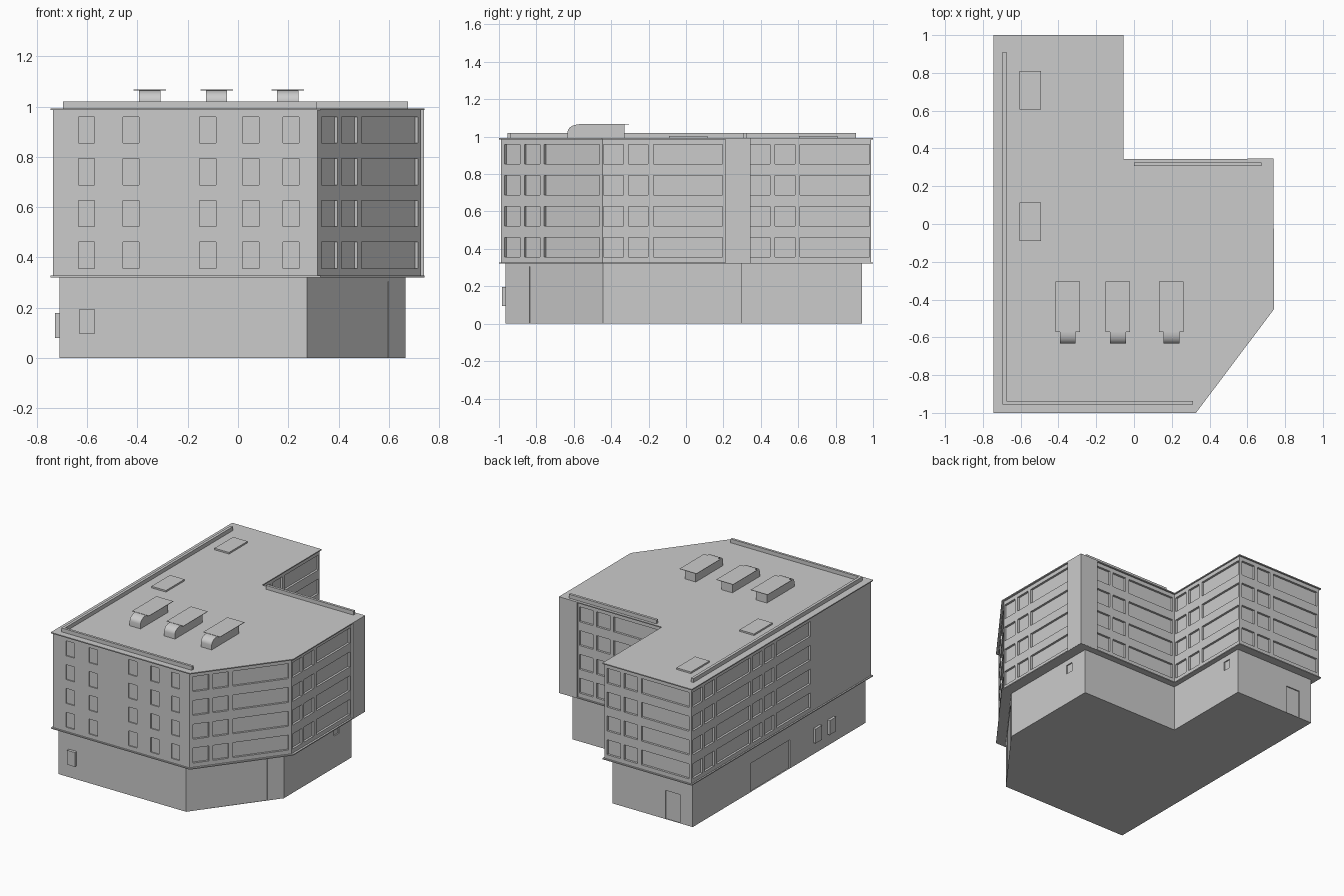
import bpy, bmesh, math
from mathutils import Vector

if "Cube" in bpy.data.objects:
    bpy.data.objects.remove(bpy.data.objects["Cube"], do_unlink=True)

grey = bpy.data.materials.new("light_grey")
grey.use_nodes = True
grey.diffuse_color = (0.6, 0.6, 0.6, 1)
grey.node_tree.nodes["Principled BSDF"].inputs["Base Color"].default_value = (0.6, 0.6, 0.6, 1)


def finish(name, bm):
    mesh = bpy.data.meshes.new(name)
    bm.to_mesh(mesh)
    bm.free()
    mesh.materials.append(grey)
    obj = bpy.data.objects.new(name, mesh)
    bpy.context.collection.objects.link(obj)
    return obj


def prism(name, points, offset):
    """Extrude a flat outline of 3D points along an offset."""
    bm = bmesh.new()
    face = bm.faces.new([bm.verts.new(p) for p in points])
    top = bmesh.ops.extrude_face_region(bm, geom=[face])["geom"]
    bmesh.ops.translate(bm, vec=offset, verts=[v for v in top if isinstance(v, bmesh.types.BMVert)])
    if face.is_valid and len(bm.faces) == len(points) + 1:
        bm.faces.new([v for v in face.verts])
    bmesh.ops.recalc_face_normals(bm, faces=bm.faces)
    return finish(name, bm)


def box(name, x0, x1, y0, y1, z0, z1):
    outline = [(x0, y0, z0), (x1, y0, z0), (x1, y1, z0), (x0, y1, z0)]
    return prism(name, outline, (0, 0, z1 - z0))


def wall(name, start, end, z0, z1, openings=(), depth=0.015):
    """Wall panel with recessed openings given as (u0, u1, low, high)."""
    bm = bmesh.new()
    a = Vector((*start, 0))
    along = (Vector((*end, 0)) - a)
    length = along.length
    along.normalize()
    inward = Vector((-along.y, along.x, 0))

    def quad(*pts):
        bm.faces.new([bm.verts.new(p) for p in pts])

    def ring(u0, u1, low, high, d):
        return [a + along * u + inward * d + Vector((0, 0, z))
                for u, z in ((u0, low), (u1, low), (u1, high), (u0, high))]

    us = sorted({0, length, *(u for o in openings for u in o[:2])})
    zs = sorted({z0, z1, *(z for o in openings for z in o[2:])})
    for u0, u1 in zip(us, us[1:]):
        for low, high in zip(zs, zs[1:]):
            um, zm = (u0 + u1) / 2, (low + high) / 2
            if not any(o[0] < um < o[1] and o[2] < zm < o[3] for o in openings):
                quad(*ring(u0, u1, low, high, 0))
    for o in openings:
        outer, inner = ring(*o, 0), ring(*o, depth)
        quad(*inner)
        for i in range(4):
            j = (i + 1) % 4
            quad(outer[i], outer[j], inner[j], inner[i])
    bmesh.ops.remove_doubles(bm, verts=bm.verts, dist=0.0001)
    return finish(name, bm)


def storeys(spans):
    return [(u0, u1, 0.357 + 0.166 * i, 0.461 + 0.166 * i) for i in range(4) for u0, u1 in spans]


def bay(u):
    """Two small windows and one wide one."""
    return [(u, u + 0.105), (u + 0.132, u + 0.237), (u + 0.265, u + 0.635)]


# Upper storeys
upper = [(-0.735, -0.99), (0.317, -0.99), (0.727, -0.447), (0.727, 0.335),
         (-0.063, 0.335), (-0.063, 0.99), (-0.735, 0.99)]
front_spans = [(x + 0.735, x + 0.8) for x in (-0.635, -0.458, -0.153, 0.018, 0.178)]
upper_walls = [("front", front_spans, 0.008), ("corner", bay(0.025), 0.015),
               ("right", bay(0.007), 0.015), ("inner_back", bay(0.138), 0.015),
               ("wing_right", bay(0.01), 0.015), ("wing_back", bay(0.02), 0.015),
               ("left", bay(0.015) + bay(0.675), 0.015)]
for i, (side, spans, depth) in enumerate(upper_walls):
    wall("upper_wall_" + side, upper[i], upper[(i + 1) % 7], 0.325, 0.988, storeys(spans), depth)
box("corner_pier", 0.6, 0.739, 0.21, 0.346, 0.322, 0.993)

# Floor and roof slabs
slab = [(-0.745, -1), (0.328, -1), (0.742, -0.45), (0.738, 0.345),
        (-0.055, 0.345), (-0.055, 1), (-0.745, 1)]
for name, z in (("floor_slab", 0.321), ("roof_slab", 0.986)):
    prism(name, [(x, y, z) for x, y in slab], (0, 0, 0.007))

# Ground floor
ground = [(-0.71, -0.965), (0.275, -0.965), (0.665, -0.445), (0.665, 0.3),
          (-0.09, 0.3), (-0.09, 0.94), (-0.71, 0.94)]
ground_walls = [("front", [], 0.01), ("corner", [(0.16, 0.54, 0, 0.305)], 0.003),
                ("right", [(0.555, 0.61, 0.222, 0.285)], 0.008), ("inner_back", [], 0.01),
                ("wing_right", [(0.5, 0.555, 0.222, 0.285)], 0.008),
                ("wing_back", [(0.41, 0.52, 0, 0.2)], 0.008),
                ("left", [(0.64, 1.07, 0, 0.2)], 0.01)]
for i, (side, openings, depth) in enumerate(ground_walls):
    wall("ground_wall_" + side, ground[i], ground[(i + 1) % 7], 0, 0.323, openings, depth)
bm = bmesh.new()
bm.faces.new([bm.verts.new((x, y, 0)) for x, y in reversed(ground)])
finish("ground_base", bm)

# Projecting panels on the ground floor
box("front_panel", -0.63, -0.57, -0.985, -0.96, 0.095, 0.195)
for i, y in enumerate((-0.425, -0.58)):
    box(f"left_panel_{i + 1}", -0.728, -0.705, y - 0.035, y + 0.035, 0.08, 0.18)

# Roof rails
box("left_rail", -0.695, -0.675, -0.955, 0.91, 0.99, 1.02)
box("front_rail", -0.675, 0.312, -0.955, -0.938, 0.99, 1.02)
box("back_rail", 0.0, 0.675, 0.308, 0.326, 0.99, 1.02)

# Skylights
for i, y in enumerate((-0.09, 0.605)):
    box(f"skylight_{i + 1}", -0.605, -0.493, y, y + 0.205, 0.99, 1.004)

# Rounded roof hoods with thin overhanging tops
arc = [(-0.573 - 0.06 * math.sin(t), 1.025 + 0.04 * math.cos(t))
       for t in (math.pi / 12 * k for k in range(7))]
profile = [(-0.33, 0.99), (-0.33, 1.065)] + arc + [(-0.633, 0.99)]
for i, x in enumerate((-0.351, -0.085, 0.198)):
    hood = prism(f"roof_hood_{i + 1}", [(x - 0.042, y, z) for y, z in profile], (0.084, 0, 0))
    box(f"hood_top_{i + 1}", x - 0.065, x + 0.065, -0.573, -0.305, 1.064, 1.067)
    bpy.ops.object.select_all(action='DESELECT')
    hood.select_set(True)
    bpy.context.view_layer.objects.active = hood
    bpy.ops.object.shade_smooth_by_angle(angle=math.radians(30))
